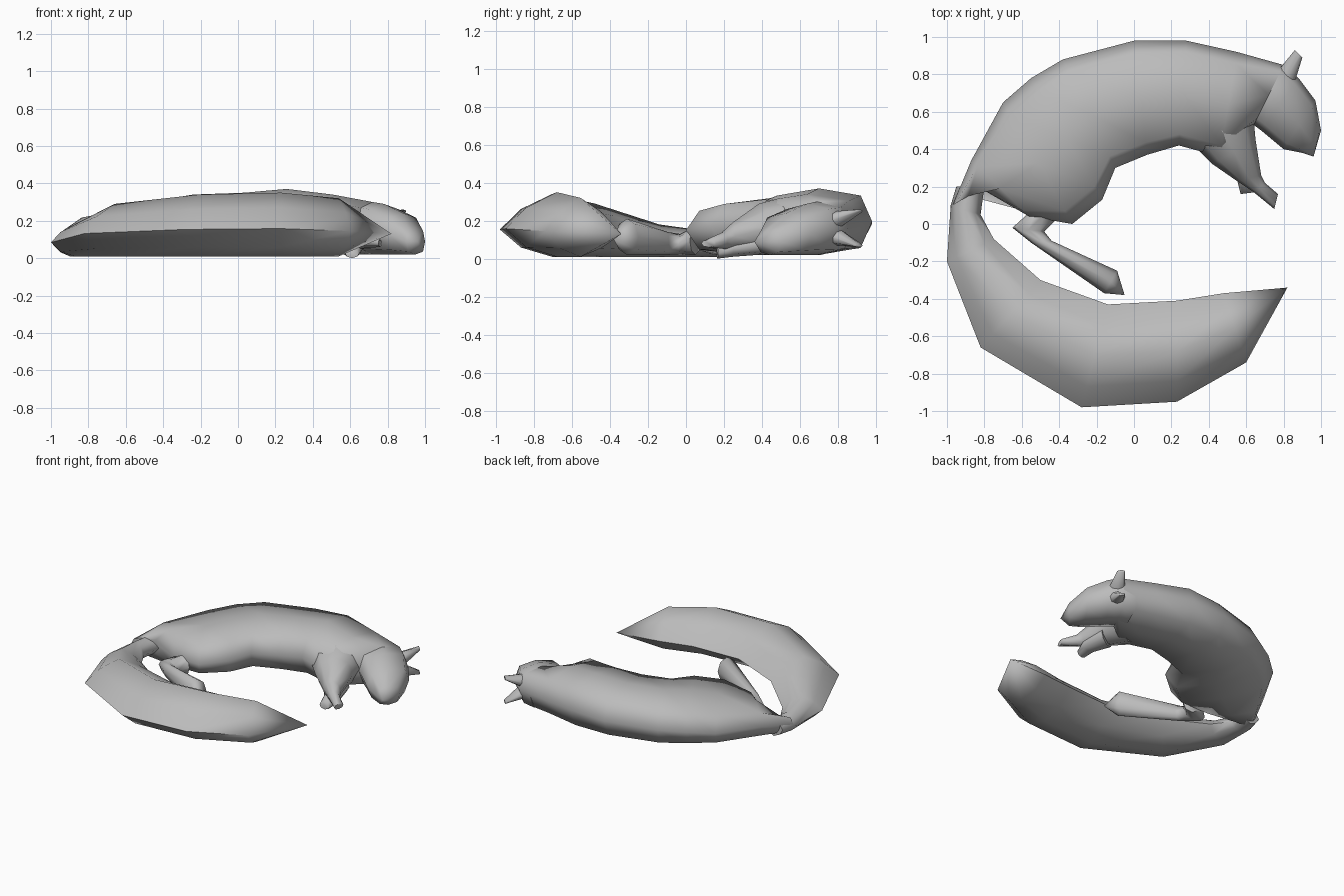
import bpy, bmesh, math

cube = bpy.data.objects.get("Cube")
if cube:
    bpy.data.objects.remove(cube)

shade = (.5, .5, .5, 1)
grey = bpy.data.materials.new("soft grey")
grey.use_nodes = True
grey.diffuse_color = shade
grey.node_tree.nodes["Principled BSDF"].inputs["Base Color"].default_value = shade

SIDES = 8


def section(power, droop=1):
    """Superellipse in the unit square; low power is boxy, high is diamond-shaped."""
    points = []
    for side in range(SIDES):
        angle = math.tau * side / SIDES
        across, up = (math.copysign(abs(value) ** power, value)
                      for value in (math.cos(angle), math.sin(angle)))
        points.append(((1 - across) / 2, ((1 + up) / 2) ** droop))
    return points


TORSO = section(power=.7)
BRUSH = section(power=1.5, droop=1.2)
LIMB = section(power=1)


def loft(name, profile, stations, base=.02, end_base=None, tip=None):
    """Skin rings given as outer x, y, inner x, y and top z, with an optional pointed end."""
    bm = bmesh.new()
    rings = []
    if end_base is None:
        end_base = base
    for index, (outer_x, outer_y, inner_x, inner_y, top) in enumerate(stations):
        bottom = base + (end_base - base) * index / (len(stations) - 1)
        rings.append([bm.verts.new((outer_x + (inner_x - outer_x) * across,
                                    outer_y + (inner_y - outer_y) * across,
                                    bottom + (top - bottom) * up))
                      for across, up in profile])
    # Join neighbouring rings, then close both ends
    for ring, following in zip(rings, rings[1:]):
        for side in range(SIDES):
            after = (side + 1) % SIDES
            bm.faces.new((ring[side], ring[after], following[after], following[side]))
    bm.faces.new(rings[0])
    last = rings[-1]
    if tip:
        point = bm.verts.new(tip)
        for side in range(SIDES):
            bm.faces.new((last[side], last[(side + 1) % SIDES], point))
    else:
        bm.faces.new(last)
    bmesh.ops.recalc_face_normals(bm, faces=bm.faces)

    mesh = bpy.data.meshes.new(name)
    bm.to_mesh(mesh)
    bm.free()
    mesh.materials.append(grey)
    part = bpy.data.objects.new(name, mesh)
    bpy.context.collection.objects.link(part)
    bpy.ops.object.select_all(action='DESELECT')
    part.select_set(True)
    bpy.context.view_layer.objects.active = part
    bpy.ops.object.shade_smooth_by_angle(angle=math.radians(75))


# Curled torso, from the rump to the neck
loft("body", TORSO, [
    (-.97, .1, -.8, .2, .15),
    (-.87, .34, -.56, .04, .24),
    (-.7, .65, -.33, 0, .28),
    (-.55, .78, -.17, .13, .32),
    (-.38, .88, -.1, .3, .34),
    (0, .98, .07, .37, .35),
    (.28, .98, .24, .42, .37),
    (.55, .92, .46, .36, .34),
    (.8, .85, .64, .53, .3)])

# Head turned back toward the belly
loft("head", TORSO, [
    (.7, .87, .6, .55, .3),
    (.8, .85, .64, .53, .3),
    (.88, .78, .68, .5, .29),
    (.97, .66, .8, .4, .24),
    (1, .5, .9, .38, .16)],
    tip=(.96, .36, .09))

# Two flat-tipped ears, one above the other
for name, root, point in (("upper_ear", .2, .25), ("lower_ear", .12, .07)):
    loft(name, LIMB, [
        (.77, .82, .86, .76, root + .05),
        (.86, .93, .9, .89, point + .01)],
        base=root - .05, end_base=point - .01)

# Bushy tail sweeping around the front
loft("tail", BRUSH, [
    (-.95, .2, -.8, .2, .15),
    (-.98, .1, -.82, .05, .15),
    (-1, -.2, -.75, -.08, .18),
    (-.82, -.66, -.5, -.3, .29),
    (-.28, -.98, -.14, -.43, .34),
    (.23, -.95, .23, -.41, .35),
    (.6, -.74, .48, -.37, .32)],
    base=.01, tip=(.82, -.34, .13))

# Forelegs: one paw reaching out and one tucked below it
loft("upper_foreleg", LIMB, [
    (.64, .56, .3, .44, .32),
    (.65, .45, .42, .32, .29),
    (.68, .26, .55, .23, .19),
    (.7, .22, .64, .17, .14),
    (.77, .16, .75, .08, .1)],
    base=.03, end_base=.06)
loft("lower_foreleg", LIMB, [
    (.64, .42, .48, .34, .14),
    (.67, .25, .55, .24, .1),
    (.65, .17, .57, .16, .06)],
    end_base=0)

# Hind foot, from heel to toes
loft("hind_foot", LIMB, [
    (-.54, .08, -.42, .02, .17),
    (-.65, -.02, -.48, -.04, .13),
    (-.55, -.1, -.44, -.09, .14),
    (-.16, -.37, -.09, -.25, .21)],
    tip=(-.05, -.38, .1))
